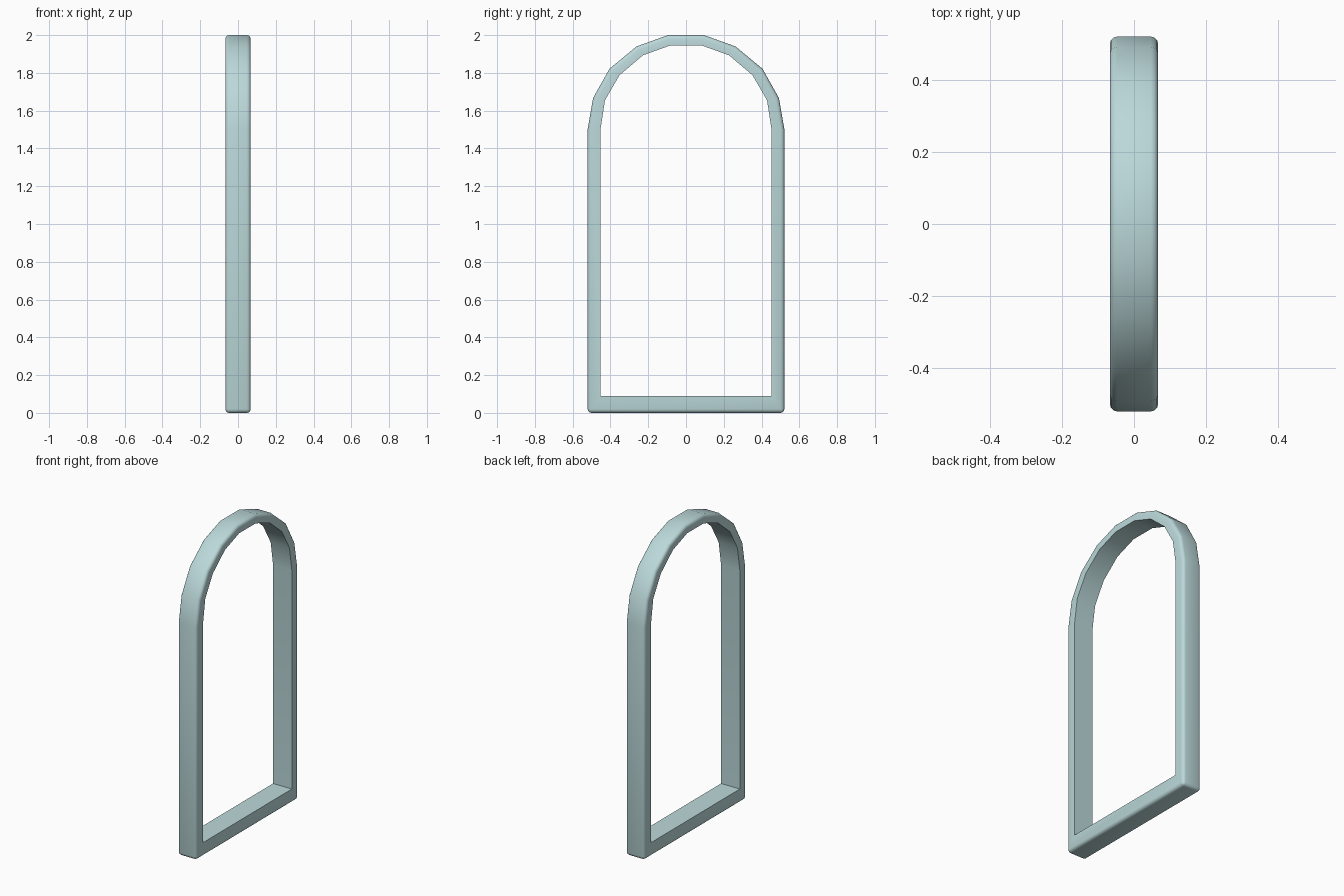
import bpy, bmesh, math

if "Cube" in bpy.data.objects:
    bpy.data.objects.remove(bpy.data.objects["Cube"])

HALF_DEPTH = 0.067

# Right halves of the outer and inner outlines (y, z), bottom to crown
outer_half = [(0.521, 0.0), (0.521, 1.5), (0.492, 1.667), (0.405, 1.822),
              (0.262, 1.94), (0.095, 2.0)]
inner_half = [(0.453, 0.09), (0.453, 1.5), (0.429, 1.655), (0.352, 1.788),
              (0.228, 1.893), (0.084, 1.945)]


def full_loop(half):
    return half + [(-y, z) for y, z in reversed(half)]


def make_loop(bm, half, x):
    return [bm.verts.new((x, y, z)) for y, z in full_loop(half)]


# Arched frame: outer wall, inner wall, and the two flat sides
bm = bmesh.new()
of, ob = make_loop(bm, outer_half, HALF_DEPTH), make_loop(bm, outer_half, -HALF_DEPTH)
nf, nb = make_loop(bm, inner_half, HALF_DEPTH), make_loop(bm, inner_half, -HALF_DEPTH)
n = len(of)
for i in range(n):
    j = (i + 1) % n
    for a, b in ((of, nf), (nf, nb), (nb, ob), (ob, of)):
        bm.faces.new((a[i], a[j], b[j], b[i]))
bmesh.ops.recalc_face_normals(bm, faces=bm.faces)

# Soften the outer rim and the two bottom corners
rim = [bm.edges.get((loop[i], loop[(i + 1) % n])) for loop in (of, ob) for i in range(n)]
rim += [bm.edges.get((of[i], ob[i])) for i in (0, n - 1)]
bmesh.ops.bevel(bm, geom=rim, offset=0.02, offset_type='OFFSET', segments=3,
                profile=0.5, affect='EDGES')

mesh = bpy.data.meshes.new("arched_frame")
bm.to_mesh(mesh)
bm.free()
frame = bpy.data.objects.new("arched_frame", mesh)
bpy.context.collection.objects.link(frame)

# Smooth shading with crisp inner edges
bpy.context.view_layer.objects.active = frame
frame.select_set(True)
bpy.ops.object.shade_smooth_by_angle(angle=math.radians(40))

# Pale blue-green finish
mat = bpy.data.materials.new("pale_teal")
mat.diffuse_color = (0.5, 0.69, 0.7, 1.0)
mat.use_nodes = True
mat.node_tree.nodes["Principled BSDF"].inputs["Base Color"].default_value = mat.diffuse_color
mesh.materials.append(mat)
